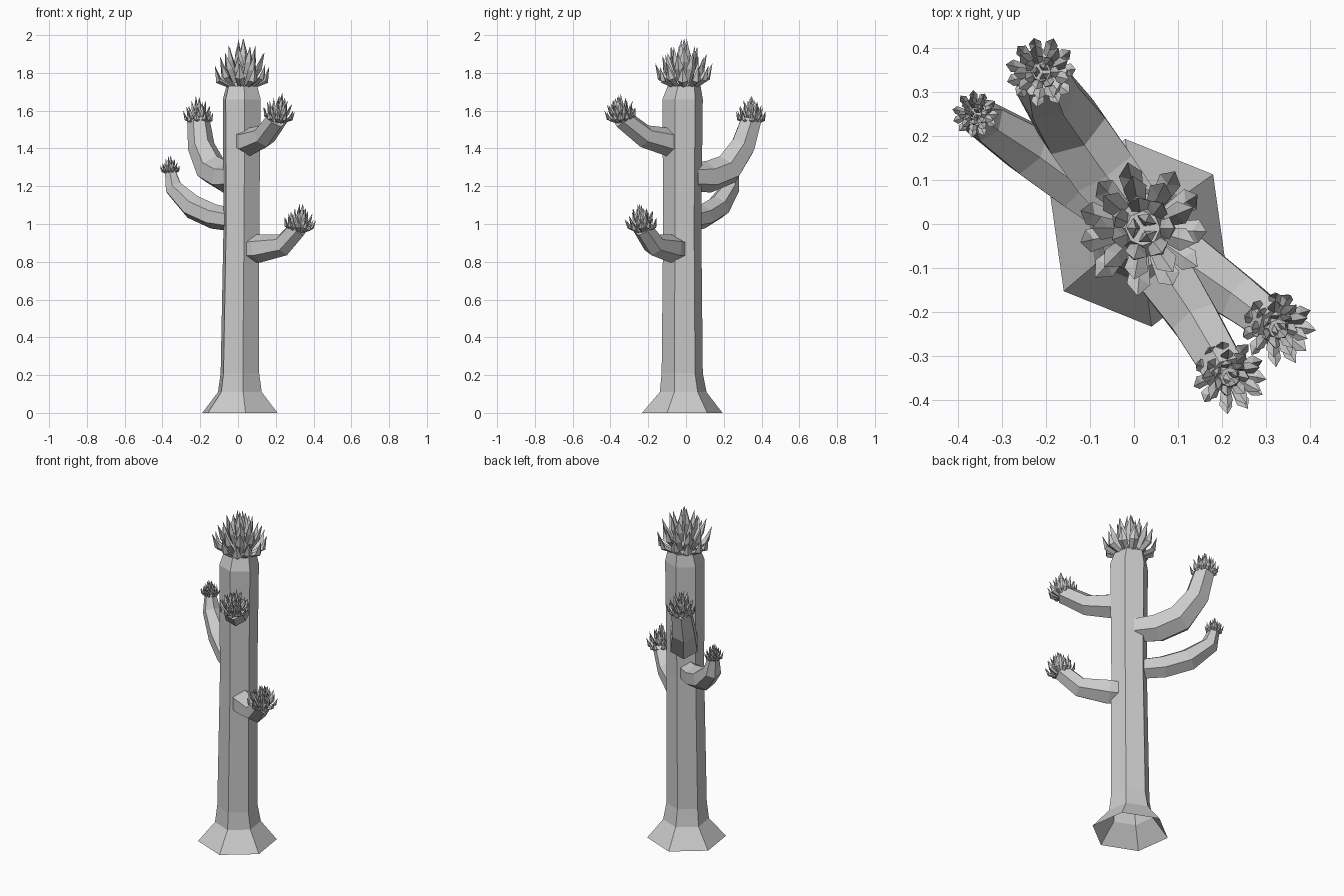
import bpy, bmesh, math, random
from mathutils import Vector, Matrix

random.seed(4)
if "Cube" in bpy.data.objects:
    bpy.data.objects.remove(bpy.data.objects["Cube"])

grey = bpy.data.materials.new("plain_grey")
grey.use_nodes = True
GREY = (0.6, 0.6, 0.6, 1)
grey.diffuse_color = GREY
grey.node_tree.nodes["Principled BSDF"].inputs["Base Color"].default_value = GREY


def finish(bm, name):
    bmesh.ops.recalc_face_normals(bm, faces=bm.faces)
    mesh = bpy.data.meshes.new(name)
    bm.to_mesh(mesh)
    bm.free()
    mesh.materials.append(grey)
    ob = bpy.data.objects.new(name, mesh)
    bpy.context.collection.objects.link(ob)
    return ob


def bridge(bm, a, b):
    n = len(a)
    for i in range(n):
        bm.faces.new((a[i], a[(i + 1) % n], b[(i + 1) % n], b[i]))


# Trunk: six-sided, flared at the open foot, capped on top
def trunk(levels, turn):
    bm = bmesh.new()
    rings = []
    for x, y, z, r in levels:
        angles = [math.radians(turn + 60 * i) for i in range(6)]
        rings.append([bm.verts.new((x + r * math.cos(a), y + r * math.sin(a), z)) for a in angles])
    for a, b in zip(rings, rings[1:]):
        bridge(bm, a, b)
    bm.faces.new(rings[-1])
    finish(bm, "trunk")


# Branch: six-sided tube swept along a bending path
def branch(name, path):
    bm = bmesh.new()
    points = [Vector(p[:3]) for p in path]
    side = (points[-1] - points[0]).cross(Vector((0, 0, 1))).normalized()
    rings = []
    for i, p in enumerate(points):
        along = (points[min(i + 1, len(points) - 1)] - points[max(i - 1, 0)]).normalized()
        up = side.cross(along).normalized()
        rings.append([bm.verts.new(p + path[i][3] * (side * math.cos(a) + up * math.sin(a)))
                      for a in (math.radians(60 * k + 30) for k in range(6))])
    for a, b in zip(rings, rings[1:]):
        bridge(bm, a, b)
    bm.faces.new(rings[0])
    bm.faces.new(rings[-1])
    finish(bm, name)


# One thick pointed leaf: narrow foot, wide four-sided belly, sharp tip
def leaf(bm, turn, foot, belly, tip, width):
    spin = Matrix.Rotation(turn, 3, 'Z')
    foot, belly, tip = (Vector((r, 0, z)) for r, z in (foot, belly, tip))
    out = Vector((tip.z - foot.z, 0, foot.x - tip.x)).normalized()
    across = Vector((0, 1, 0))
    rings = []
    for p, w in ((foot, width * 0.6), (belly, width)):
        ring = [p + across * w, p + out * w * 0.6, p - across * w, p - out * w * 0.6]
        rings.append([bm.verts.new(spin @ v) for v in ring])
    bridge(bm, *rings)
    bm.faces.new(rings[0])
    end = bm.verts.new(spin @ tip)
    for i in range(4):
        bm.faces.new((rings[1][i], rings[1][(i + 1) % 4], end))


# Crown: nested whorls of leaves, sized by its overall radius
WHORLS = [  # count, foot, belly, tip, half width
    (11, (0.35, 0.02), (0.8, 0.3), (0.95, 0.78), 0.17),
    (9, (0.3, 0.1), (0.6, 0.6), (0.76, 1.12), 0.17),
    (7, (0.2, 0.3), (0.38, 0.9), (0.46, 1.42), 0.16),
    (3, (0.08, 0.4), (0.14, 1.15), (0.12, 1.7), 0.15),
]


def crown(name, centre, radius, lean=(0, 0)):
    bm = bmesh.new()
    for k, (count, foot, belly, tip, width) in enumerate(WHORLS):
        for i in range(count):
            turn = math.tau * (i + 0.5 * (k % 2)) / count + random.uniform(-0.1, 0.1)
            lift = random.uniform(-0.08, 0.08)
            leaf(bm, turn, foot, (belly[0], belly[1] + lift),
                 (tip[0] + lift / 2, tip[1] + lift), width)
    # Solid heart that closes the middle
    bmesh.ops.create_cone(bm, cap_ends=True, segments=8, radius1=0.45, radius2=0.25,
                          depth=0.7, matrix=Matrix.Translation((0, 0, 0.36)))
    ob = finish(bm, name)
    ob.scale = (radius,) * 3
    ob.location = centre
    ob.rotation_euler = (lean[0], lean[1], 0)


trunk([(0.01, -0.02, 0, 0.215), (0.01, -0.015, 0.11, 0.125), (0.01, -0.02, 0.21, 0.11),
       (0.018, -0.02, 1.0, 0.102), (0.02, -0.018, 1.66, 0.108), (0.02, -0.01, 1.73, 0.088)], 38)
crown("top_crown", (0.02, -0.01, 1.72), 0.158)

# Branches: name, path with radii, crown radius
BRANCHES = [
    ("front_low", [(0.03, -0.03, 0.865, 0.065), (0.11, -0.08, 0.87, 0.075),
                   (0.24, -0.17, 0.89, 0.06), (0.32, -0.23, 0.98, 0.052)], 0.088),
    ("front_high", [(0.02, -0.03, 1.45, 0.065), (0.06, -0.1, 1.435, 0.075),
                    (0.14, -0.22, 1.465, 0.062), (0.21, -0.34, 1.56, 0.055)], 0.088),
    ("back_high", [(0, 0.03, 1.25, 0.075), (-0.07, 0.12, 1.25, 0.085), (-0.14, 0.22, 1.29, 0.085),
                   (-0.195, 0.3, 1.41, 0.072), (-0.21, 0.345, 1.55, 0.06)], 0.085),
    ("back_low", [(-0.02, 0.01, 1.02, 0.06), (-0.13, 0.09, 1.04, 0.066), (-0.24, 0.17, 1.09, 0.066),
                  (-0.34, 0.235, 1.19, 0.05), (-0.36, 0.25, 1.285, 0.03)], 0.055),
]
for name, path, size in BRANCHES:
    branch(name + "_branch", path)
    x, y, z, _ = path[-1]
    lean = (0.12, 0.12) if name.startswith("front") else (0, 0)
    crown(name + "_crown", (x, y, z - 0.02), size, lean)
